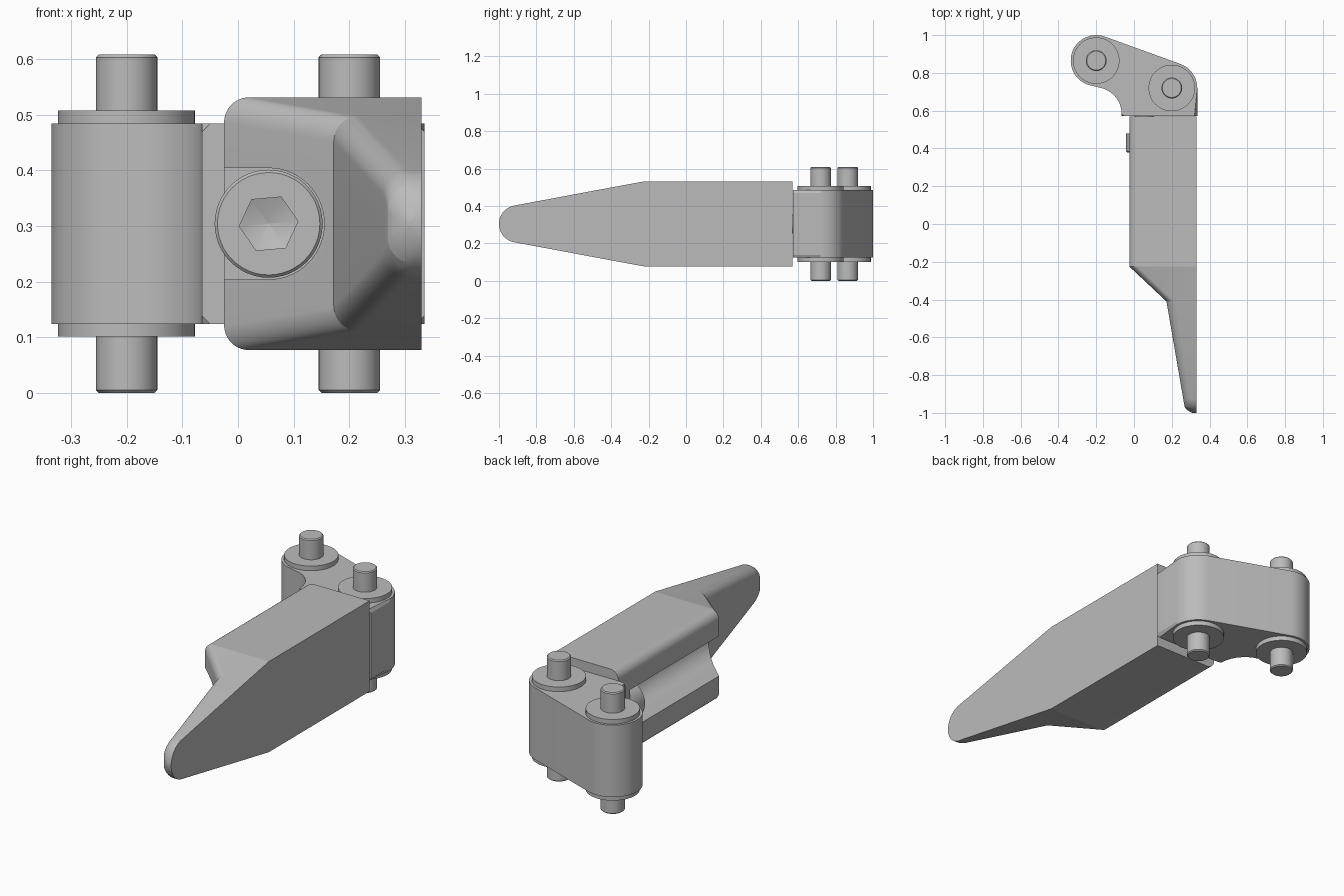
import bpy, bmesh
from math import sin, cos, pi, radians, atan2
from mathutils import Matrix, Vector

if "Cube" in bpy.data.objects:
    bpy.data.objects.remove(bpy.data.objects["Cube"], do_unlink=True)

GREY = (0.5, 0.5, 0.5, 1)
metal = bpy.data.materials.new("plain grey")
metal.use_nodes = True
metal.diffuse_color = GREY
metal.node_tree.nodes["Principled BSDF"].inputs["Base Color"].default_value = GREY

MID = 0.304  # mid height of the whole assembly


def finish(name, bm, angle=25):
    bmesh.ops.recalc_face_normals(bm, faces=bm.faces)
    mesh = bpy.data.meshes.new(name)
    bm.to_mesh(mesh)
    bm.free()
    ob = bpy.data.objects.new(name, mesh)
    bpy.context.collection.objects.link(ob)
    mesh.materials.append(metal)
    smooth(ob, angle)
    return ob


def smooth(ob, angle):
    bpy.ops.object.select_all(action='DESELECT')
    ob.select_set(True)
    bpy.context.view_layer.objects.active = ob
    bpy.ops.object.shade_smooth_by_angle(angle=radians(angle))


def arc(cx, cy, r, start, end, n):
    """Points on an arc, angles in degrees."""
    angles = [radians(start + (end - start) * i / n) for i in range(n + 1)]
    return [(cx + r * cos(a), cy + r * sin(a)) for a in angles]


def loft(rings):
    bm = bmesh.new()
    loops = [[bm.verts.new(p) for p in ring] for ring in rings]
    n = len(loops[0])
    for a, b in zip(loops, loops[1:]):
        for i in range(n):
            j = (i + 1) % n
            bm.faces.new((a[i], a[j], b[j], b[i]))
    bm.faces.new(loops[0])
    bm.faces.new(loops[-1])
    return bm


def lathe_z(name, x, y, profile, n=48):
    """Round part on a vertical axis; profile holds (radius, z)."""
    rings = [[(px, py, z) for px, py in arc(x, y, r, 0, 360, n)[:-1]] for r, z in profile]
    return finish(name, loft(rings))


def cut(ob, cutter, angle):
    cutter.hide_render = True
    mod = ob.modifiers.new("cut", 'BOOLEAN')
    mod.operation = 'DIFFERENCE'
    mod.solver = 'EXACT'
    mod.object = cutter
    bpy.context.view_layer.objects.active = ob
    bpy.ops.object.modifier_apply(modifier=mod.name)
    bpy.data.objects.remove(cutter, do_unlink=True)
    smooth(ob, angle)


# Finger: rounded sections lofted along y, from the root to the round tip
RIGHT = 0.33


def section(y, left, half):
    r = min(0.045, half * 0.9, (RIGHT - left) * 0.9)
    pts = [(RIGHT, MID + half)]
    pts += arc(left + r, MID + half - r, r, 90, 180, 12)
    pts += arc(left + r, MID - half + r, r, 180, 270, 12)
    pts += [(RIGHT, MID - half)]
    return [(x, y, z) for x, z in pts]


stations = [(0.57, -0.025, 0.227), (-0.225, -0.025, 0.227), (-0.41, 0.172, 0.193)]
for i in range(2, 13):
    t = radians(90 * i / 12)
    y = -0.9 - 0.1 * sin(t)
    left = 0.172 + (-0.41 - y) * 0.172
    if y < -0.965:
        left += 0.035 * ((-0.965 - y) / 0.035) ** 2
    stations.append((y, left, max(0.1 * cos(t), 0.006)))
finger = finish("finger", loft([section(*s) for s in stations]), 9.5)

# Round-bottomed channel that holds the screw head
SCREW_X = 0.055
channel = [(-0.2, MID - 0.1)] + arc(SCREW_X, MID, 0.1, -90, 90, 28) + [(-0.2, MID + 0.1)]
cutter = finish("channel_cutter", loft([[(x, y, z) for x, z in channel] for y in (-0.6, 0.48)]))
cut(finger, cutter, 9.5)

# Knuckle link: two rounded ends, slanted back, concave inner corner
PINS = [(-0.2, 0.865), (0.2, 0.72)]
(ax, ay), (bx, by) = PINS
R = 0.135
slant = 90 + 180 / pi * atan2(by - ay, bx - ax)
outline = [(RIGHT + 0.005, 0.572)] + arc(bx, by, R, 0, slant, 16)
outline += arc(ax, ay, R, slant, slant + 180, 32)
outline += arc(-0.21, 0.58, 0.145, 70, 0, 16) + [(-0.065, 0.572)]
bm = loft([[(x, y, z) for x, y in outline] for z in (MID - 0.18, MID + 0.18)])
rim = [e for e in bm.edges
       if abs(e.verts[0].co.z - e.verts[1].co.z) < 1e-5
       and max(v.co.y for v in e.verts) > 0.573]
bmesh.ops.bevel(bm, geom=rim, offset=0.015, segments=1, affect='EDGES')
finish("knuckle_link", bm)

# Pivot pins with a washer above and below the link
for side, (x, y) in zip(("right", "left"), PINS):
    top = 2 * MID
    lathe_z(side + "_pin", x, y,
            [(0.05, 0), (0.055, 0.005), (0.055, top - 0.005), (0.05, top)])
    for level, z in (("lower", 0.101), ("upper", MID + 0.18)):
        lathe_z(side + "_" + level + "_washer", x, y, [(0.123, z), (0.123, z + 0.023)])

# Socket screw, turned on a vertical axis and then laid along y
screw = lathe_z("socket_screw", 0, 0,
                [(0.05, -0.2), (0.05, 0), (0.097, 0), (0.097, 0.096), (0.092, 0.101)])
hexagon = arc(0, 0, 0.053, 5, 365, 6)[:-1]
bm = loft([[(x * s, y * s, z) for x, y in hexagon]
           for s, z in ((1, 0.2), (1, 0.055), (0.02, 0.035))])
cut(screw, finish("hex_cutter", bm), 25)
screw.data.transform(Matrix.Translation(Vector((SCREW_X, 0.48, MID))) @ Matrix.Rotation(pi / 2, 4, 'X'))
